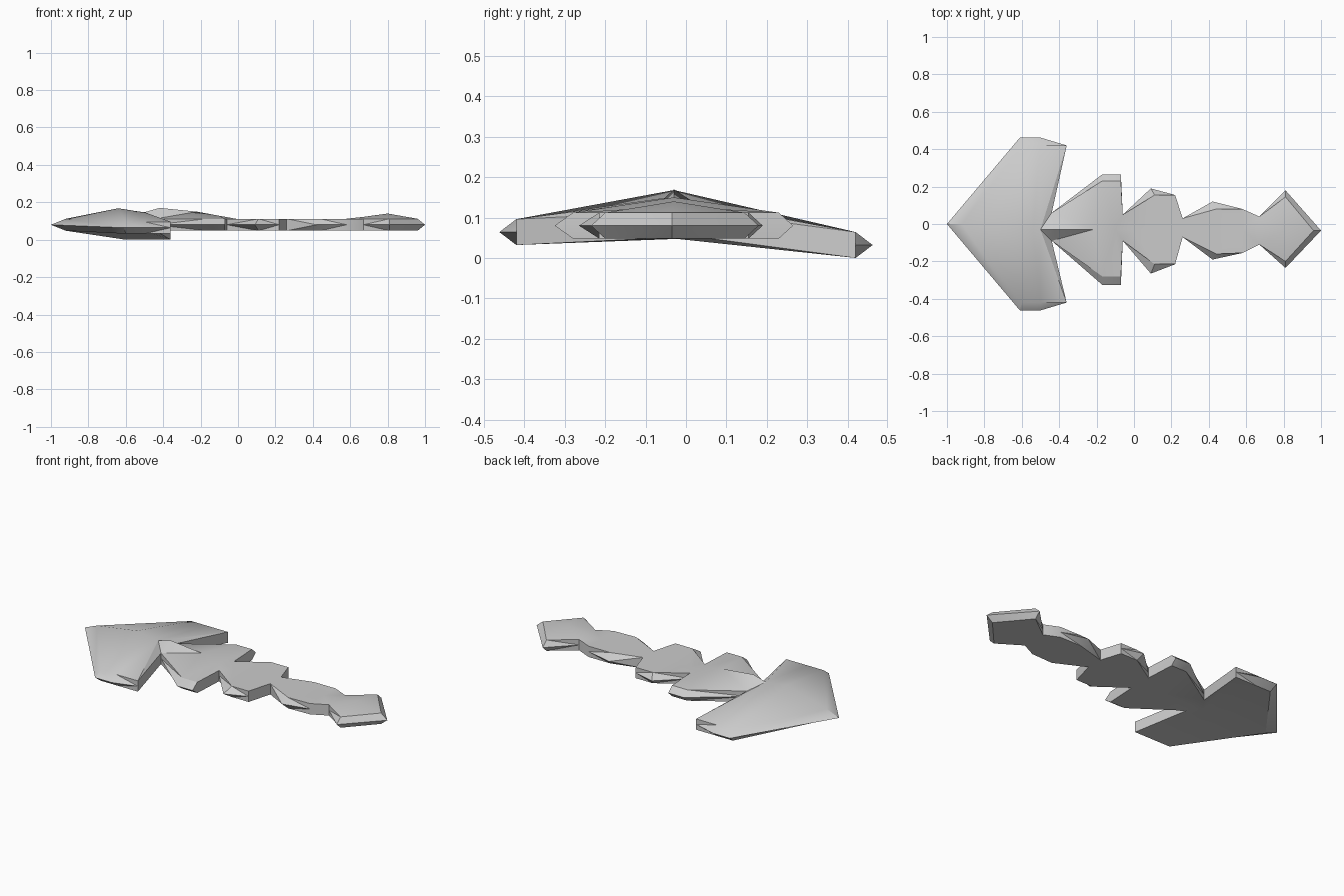
import bpy, bmesh

if "Cube" in bpy.data.objects:
    bpy.data.objects.remove(bpy.data.objects["Cube"])

# Cross rows, front tip to tail: ridge x, ridge z, rim x, rim y left, rim y right,
# then (where the side wall is pointed) outer x, outer y left, outer y right
ROWS = [
    (-.92, .112, -.92, 0, 0, -1, 0, 0),
    (-.64, .168, -.60, .42, -.42, -.61, .462, -.462),
    (-.54, .152, -.50, .42, -.42, -.50, .462, -.462),
    (-.50, .147, -.36, .42, -.42),
    (-.42, .170, -.44, .06, -.09),
    (-.22, .150, -.17, .23, -.28, -.17, .265, -.325),
    (-.10, .128, -.07, .23, -.28, -.07, .265, -.325),
    (-.01, .112, -.06, .05, -.09),
    (.10, .112, .11, .155, -.215, .09, .19, -.265),
    (.22, .112, .22, .155, -.215),
    (.26, .112, .26, .03, -.07),
    (.43, .112, .44, .08, -.16, .42, .12, -.19),
    (.58, .112, .58, .08, -.155),
    (.67, .122, .67, .04, -.11),
    (.80, .140, .81, .145, -.20, .81, .18, -.235),
    (.96, .112, .96, -.035, -.035, 1, -.035, -.035),
]
TOP, BOTTOM, RIDGE_Y = .112, .048, -.03


def droop(x, y):
    """The wing ends of the head hang lower, the left one more."""
    if x < -.3 and abs(y) > .3:
        return -.048 if y > 0 else -.016
    return 0


bm = bmesh.new()
rings = []
for row in ROWS:
    xc, zc, xi, yl, yr = row[:5]
    xo, ol, orr = row[5:] or (xi, yl, yr)
    yc = yl if yl == yr else RIDGE_Y
    dl, dr = droop(xi, yl), droop(xi, yr)
    mid = (TOP + BOTTOM) / 2
    pts = [(xc, yc, zc), (xi, yl, TOP + dl), (xo, ol, mid + dl), (xi, yl, BOTTOM + dl),
           (xc, yc, BOTTOM), (xi, yr, BOTTOM + dr), (xo, orr, mid + dr), (xi, yr, TOP + dr)]
    rings.append([bm.verts.new(p) for p in pts])

# Skin the rows into one closed blade
for a, b in zip(rings, rings[1:]):
    for i in range(8):
        j = (i + 1) % 8
        bm.faces.new((a[i], a[j], b[j], b[i]))
bmesh.ops.remove_doubles(bm, verts=bm.verts, dist=.0005)
bmesh.ops.triangulate(bm, faces=bm.faces[:])
bmesh.ops.recalc_face_normals(bm, faces=bm.faces[:])

mesh = bpy.data.meshes.new("notched_blade")
bm.to_mesh(mesh)
bm.free()
blade = bpy.data.objects.new("notched_blade", mesh)
bpy.context.collection.objects.link(blade)
bpy.context.view_layer.objects.active = blade
blade.select_set(True)
bpy.ops.object.shade_smooth_by_angle()
